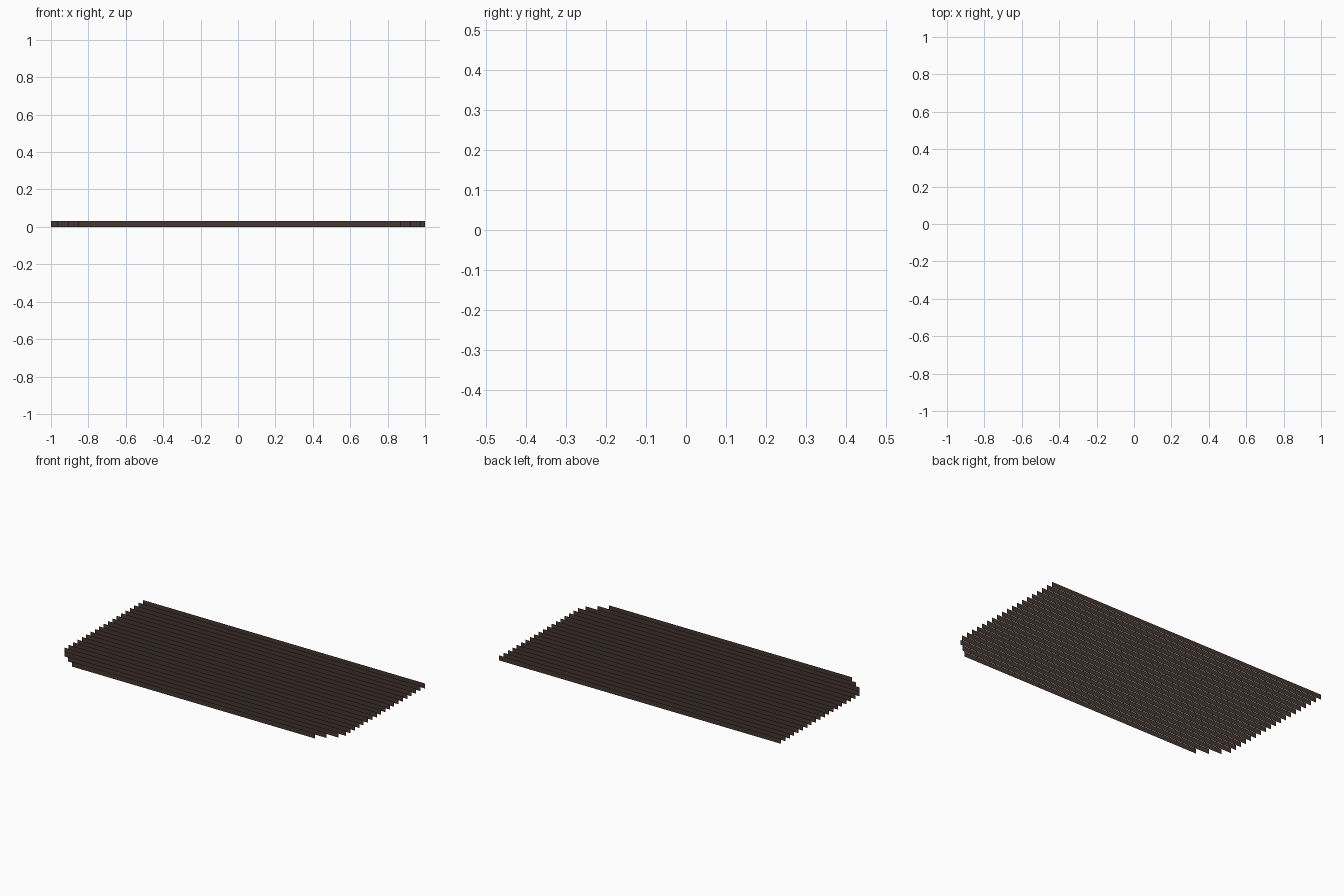
import bpy

if "Cube" in bpy.data.objects:
    bpy.data.objects.remove(bpy.data.objects["Cube"])

# dark brown slat colour
brown = bpy.data.materials.new("dark brown")
brown.diffuse_color = (0.06, 0.038, 0.032, 1.0)
brown.use_nodes = True
brown.node_tree.nodes["Principled BSDF"].inputs["Base Color"].default_value = brown.diffuse_color

COUNT = 22          # number of slats
HALF_DEPTH = 0.465  # y of the outermost slats
HEIGHT = 0.032
PITCH = 2 * HALF_DEPTH / (COUNT - 1)


def slat(index, x0, x1, y):
    """One upright paper-thin slat running along x."""
    mesh = bpy.data.meshes.new(f"slat_{index:02d}")
    mesh.from_pydata([(x0, y, 0), (x1, y, 0), (x1, y, HEIGHT), (x0, y, HEIGHT)],
                     [], [(0, 1, 2, 3)])
    mesh.materials.append(brown)
    obj = bpy.data.objects.new(mesh.name, mesh)
    bpy.context.collection.objects.link(obj)


# full-width slats, with the front three shortened to cut the corners
for i in range(COUNT):
    y = -HALF_DEPTH + i * PITCH
    left = -1.0 if i > 2 else -0.852 - 0.058 * i
    right = 1.0 if i > 2 else 0.872 + 0.052 * i
    slat(i, left, right, y)
